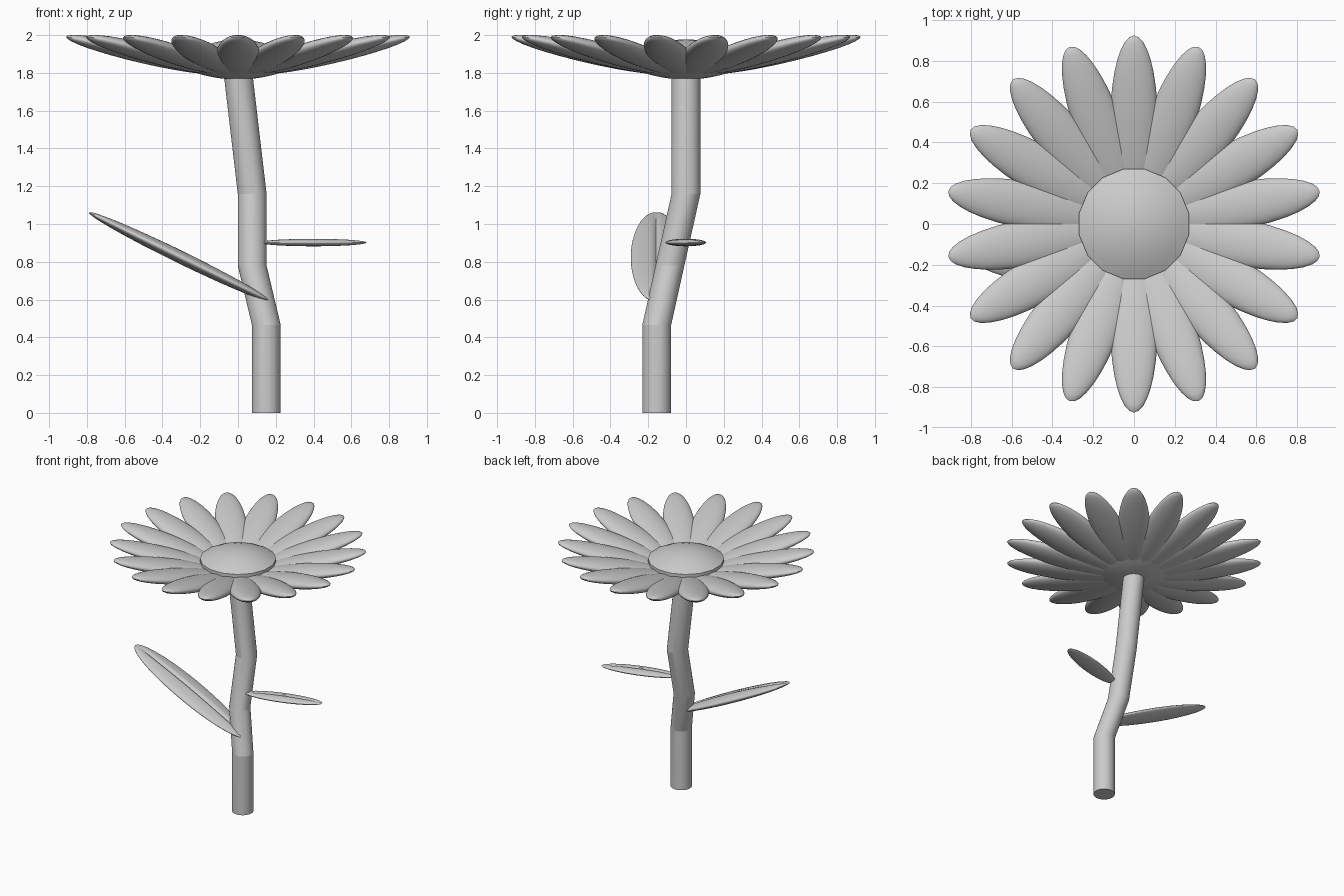
import bpy, bmesh, math
from mathutils import Vector, Matrix

if "Cube" in bpy.data.objects:
    bpy.data.objects.remove(bpy.data.objects["Cube"])

grey = bpy.data.materials.new("plain grey")
grey.diffuse_color = (0.6, 0.6, 0.6, 1)
grey.use_nodes = True
grey.node_tree.nodes["Principled BSDF"].inputs["Base Color"].default_value = grey.diffuse_color


def finish(name, bm, angle):
    bmesh.ops.recalc_face_normals(bm, faces=bm.faces)
    me = bpy.data.meshes.new(name)
    bm.to_mesh(me)
    bm.free()
    me.materials.append(grey)
    ob = bpy.data.objects.new(name, me)
    bpy.context.collection.objects.link(ob)
    bpy.ops.object.select_all(action='DESELECT')
    ob.select_set(True)
    bpy.context.view_layer.objects.active = ob
    bpy.ops.object.shade_smooth_by_angle(angle=math.radians(angle))
    return ob


def quad_ball(cuts):
    """Unit ball made from a subdivided cube."""
    bm = bmesh.new()
    bmesh.ops.create_cube(bm, size=2)
    bmesh.ops.subdivide_edges(bm, edges=bm.edges[:], cuts=cuts, use_grid_fill=True)
    for v in bm.verts:
        v.co = Vector([math.tan(c * math.pi / 4) for c in v.co]).normalized()
    return bm


def loft(rings_xyz, r_list, n):
    """Closed skin over horizontal round rings."""
    bm = bmesh.new()
    rings = [[bm.verts.new((x + r * math.cos(2 * math.pi * (i + 0.5) / n),
                            y + r * math.sin(2 * math.pi * (i + 0.5) / n), z))
              for i in range(n)] for (x, y, z), r in zip(rings_xyz, r_list)]
    for a, b in zip(rings, rings[1:]):
        for i in range(n):
            j = (i + 1) % n
            bm.faces.new((a[i], a[j], b[j], b[i]))
    bm.faces.new(rings[0])
    bm.faces.new(rings[-1])
    return bm


# Stem: round rings lofted along a bent path
path = [(0.15, -0.155, 0), (0.15, -0.155, 0.465), (0.075, -0.085, 0.78),
        (0.075, 0, 1.16), (0, 0, 1.80)]
finish("stem", loft(path, [0.0765] * 5, 40), 10)

# Flower centre: low dome on top, shallow dish below
steps = [0.1, 0.3, 0.5, 0.7, 0.86, 1.0]
rim = 0.274
prof = [(rim * s, 1.815 - 0.05 * (1 - s * s)) for s in steps]
prof += [(rim * s, 1.90 + 0.078 * (1 - s * s)) for s in reversed(steps)]
finish("flower_centre", loft([(0, 0, z) for r, z in prof], [r for r, z in prof], 16), 40)

# Petals: eighteen flat ellipsoids tilted upwards
for k in range(18):
    bm = quad_ball(7)
    bm.transform(Matrix.Rotation(math.radians(10 + 20 * k), 4, 'Z')
                 @ Matrix.Translation((0.515, 0, 1.897))
                 @ Matrix.Rotation(math.radians(-13), 4, 'Y')
                 @ Matrix.Diagonal((0.42, 0.116, 0.045, 1)))
    finish(f"petal_{k + 1}", bm, 60)


# Leaves: flat ellipsoids with a narrow groove along the top
def leaf(name, base, tip, half_width, half_thick):
    base, tip = Vector(base), Vector(tip)
    axis = tip - base
    x = axis.normalized()
    y = Vector((0, 0, 1)).cross(x).normalized()
    rot = Matrix((x, y, x.cross(y))).transposed().to_4x4()
    bm = quad_ball(11)
    for v in bm.verts:
        if v.co.z > 0:
            v.co.z *= 0.5 + 0.5 * min(1, abs(v.co.y) / 0.13)
    bm.transform(Matrix.Translation((base + tip) / 2) @ rot
                 @ Matrix.Diagonal((axis.length / 2, half_width, half_thick, 1)))
    finish(name, bm, 50)


leaf("large_leaf", (0.172, -0.162, 0.592), (-0.79, -0.157, 1.062), 0.133, 0.034)
leaf("small_leaf", (0.118, -0.085, 0.902), (0.68, 0.083, 0.902), 0.07, 0.02)
